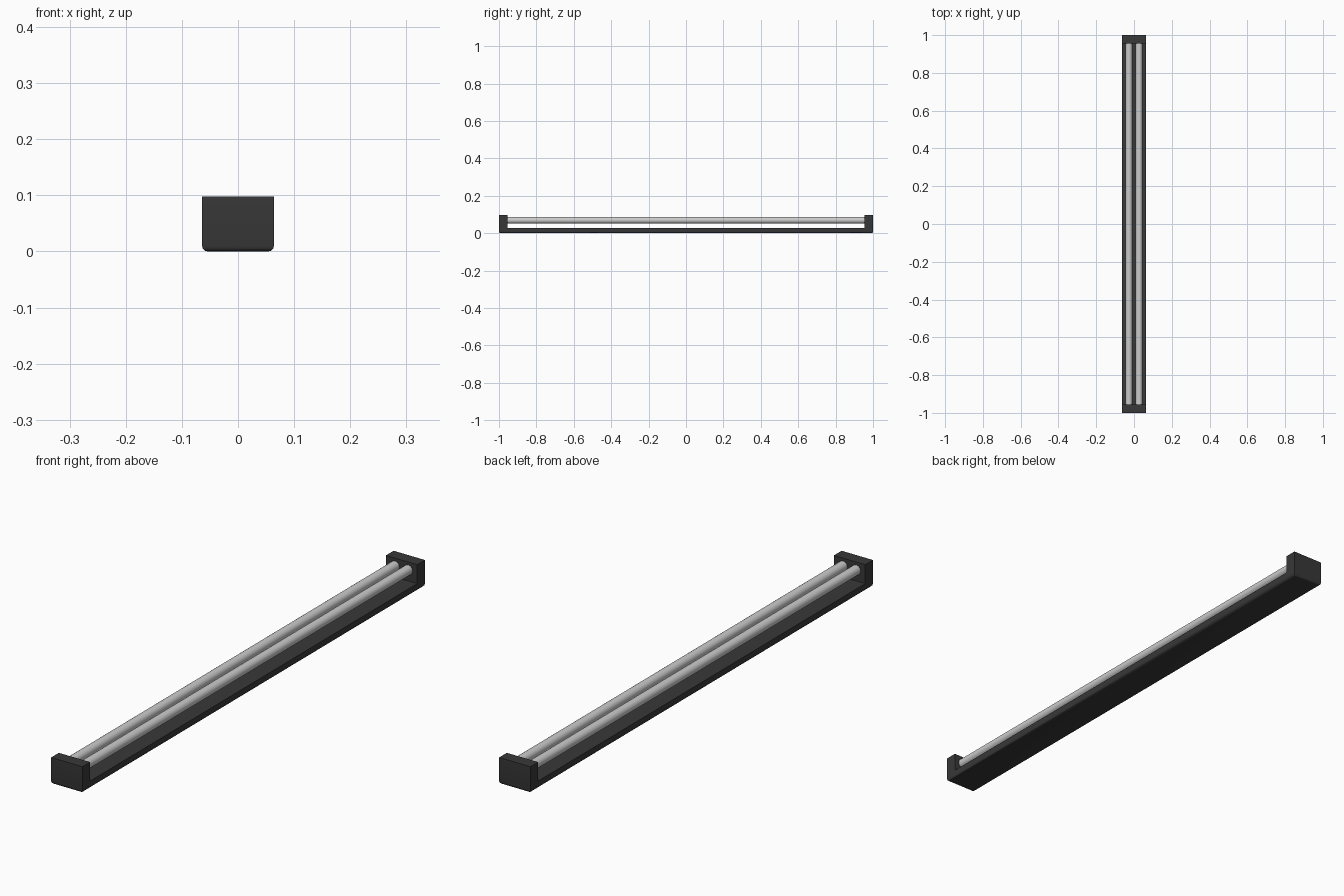
import bpy, bmesh, math

if "Cube" in bpy.data.objects:
    bpy.data.objects.remove(bpy.data.objects["Cube"])

W, L, H = 0.064, 1.0, 0.098      # half width, half length, height
BASE, CAP = 0.028, 0.045         # tray thickness, end block depth


def material(name, c):
    m = bpy.data.materials.new(name)
    m.diffuse_color = (c, c, c, 1)
    m.use_nodes = True
    m.node_tree.nodes["Principled BSDF"].inputs["Base Color"].default_value = m.diffuse_color
    return m


def finish(name, bm, mat=None):
    bmesh.ops.recalc_face_normals(bm, faces=bm.faces)
    me = bpy.data.meshes.new(name)
    bm.to_mesh(me)
    bm.free()
    ob = bpy.data.objects.new(name, me)
    bpy.context.collection.objects.link(ob)
    if mat:
        me.materials.append(mat)
    bpy.context.view_layer.objects.active = ob
    ob.select_set(True)
    bpy.ops.object.shade_smooth_by_angle(angle=math.radians(35))
    ob.select_set(False)
    return ob


dark = material("dark_housing", 0.04)

# Housing: U-shaped side profile extruded across the width
i = L - CAP
profile = [(-L, 0), (L, 0), (L, H), (i, H), (i, BASE), (-i, BASE), (-i, H), (-L, H)]
bm = bmesh.new()
face = bm.faces.new([bm.verts.new((-W, y, z)) for y, z in profile])
ext = bmesh.ops.extrude_face_region(bm, geom=[face])
bmesh.ops.translate(bm, vec=(2 * W, 0, 0),
                    verts=[g for g in ext["geom"] if isinstance(g, bmesh.types.BMVert)])
bmesh.ops.recalc_face_normals(bm, faces=bm.faces)
# Rounded bottom rim
rim = [e for e in bm.edges if all(v.co.z < 1e-6 for v in e.verts)]
bmesh.ops.bevel(bm, geom=rim, offset=0.01, segments=3, profile=0.5, affect='EDGES')
finish("housing", bm, dark)

# Twin light tubes between the end blocks
for side, x in (("left", -0.027), ("right", 0.027)):
    bm = bmesh.new()
    bmesh.ops.create_cone(bm, cap_ends=True, segments=24, radius1=0.018,
                          radius2=0.018, depth=2 * i + 0.004)
    ob = finish(side + "_tube", bm)
    ob.rotation_euler = (math.pi / 2, 0, 0)
    ob.location = (x, 0, 0.069)
